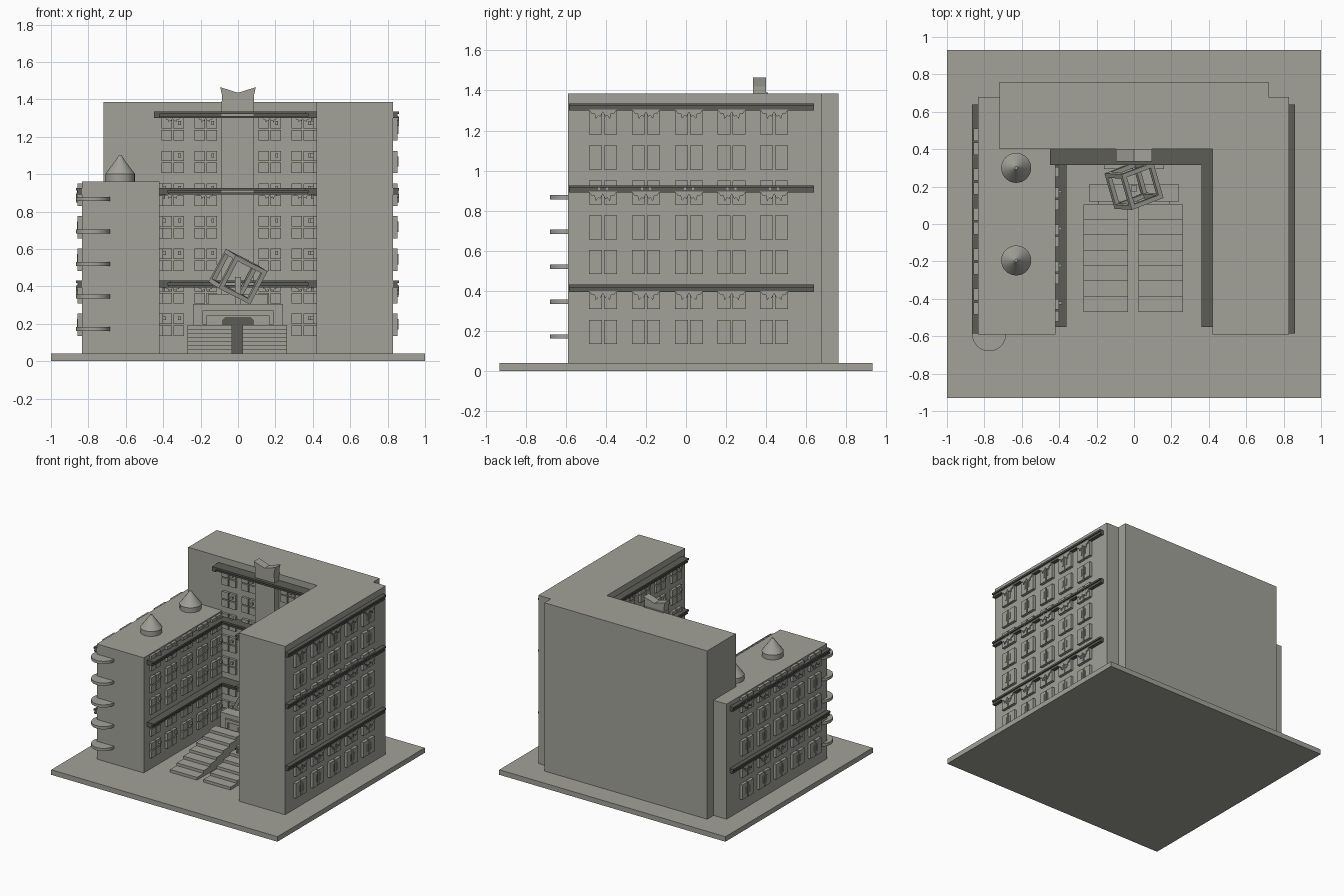
import bpy, bmesh, math
from mathutils import Matrix, Vector

if "Cube" in bpy.data.objects:
    bpy.data.objects.remove(bpy.data.objects["Cube"])


def material(name, rgb):
    m = bpy.data.materials.new(name)
    m.diffuse_color = (*rgb, 1)
    m.use_nodes = True
    m.node_tree.nodes["Principled BSDF"].inputs["Base Color"].default_value = m.diffuse_color
    return m


STONE = material("warm grey stone", (0.36, 0.36, 0.32))
DARK = material("dark grey trim", (0.11, 0.11, 0.095))
ID = Matrix.Identity(4)


def finish(name, bm, mat, smooth=False):
    bmesh.ops.recalc_face_normals(bm, faces=bm.faces)
    me = bpy.data.meshes.new(name)
    bm.to_mesh(me)
    bm.free()
    ob = bpy.data.objects.new(name, me)
    me.materials.append(mat)
    bpy.context.collection.objects.link(ob)
    if smooth:
        bpy.context.view_layer.objects.active = ob
        ob.select_set(True)
        bpy.ops.object.shade_smooth_by_angle(angle=math.radians(35))
        ob.select_set(False)
    return ob


def add_box(bm, a0, a1, b0, b1, c0, c1, frame=ID):
    size = Matrix.Diagonal((a1 - a0, b1 - b0, c1 - c0, 1))
    mid = Matrix.Translation(((a0 + a1) / 2, (b0 + b1) / 2, (c0 + c1) / 2))
    bmesh.ops.create_cube(bm, size=1, matrix=frame @ mid @ size)


def add_prism(bm, points, c0, c1, frame=ID):
    lo = [bm.verts.new(frame @ Vector((u, v, c0))) for u, v in points]
    hi = [bm.verts.new(frame @ Vector((u, v, c1))) for u, v in points]
    bm.faces.new(lo)
    bm.faces.new(hi)
    n = len(points)
    for i in range(n):
        bm.faces.new((lo[i], lo[(i + 1) % n], hi[(i + 1) % n], hi[i]))


def boxes(name, mat, *dims):
    bm = bmesh.new()
    for d in dims:
        add_box(bm, *d)
    return finish(name, bm, mat)


def wall_frame(origin, out):
    # local axes: along the wall, up, outwards
    o = Vector(out)
    u = Vector((0, 0, 1)).cross(o)
    m = Matrix((u, (0, 0, 1), o)).transposed().to_4x4()
    return Matrix.Translation(origin) @ m


# ground slab and the three building blocks
boxes("ground_slab", STONE, (-1, 1, -.93, .93, 0, .04))
boxes("rear_block", STONE, (-.72, .72, .40, .76, .04, 1.385))
boxes("right_wing", STONE, (.42, .83, -.59, .68, .04, 1.385))
boxes("left_wing", STONE, (-.835, -.42, -.59, .68, .04, .96))

ROWS = [.135 + .174 * i for i in range(7)]
LEVELS = [.395, .89, 1.30]
# hanging scalloped bracket, relative to the underside of the cornice
BRACKET = [(-.07, 0), (-.055, -.022), (-.042, -.02), (-.035, -.047), (-.022, -.03),
           (-.012, -.036), (0, -.012), (.012, -.036), (.022, -.03), (.035, -.047),
           (.042, -.02), (.055, -.022), (.07, 0)]


def facade(name, origin, out, cols, rows, levels, span, depth, panes):
    f = wall_frame(origin, out)
    bm = bmesh.new()
    for c in cols:
        for z in ROWS[:rows]:
            if panes == 2:      # tall double casement with handles
                for s in (-1, 1):
                    a, b = sorted((s * .005, s * .07))
                    add_box(bm, c + a, c + b, z, z + .12, -.01, .022, f)
                    add_box(bm, c + s * .02 - .005, c + s * .02 + .005,
                            z + .035, z + .09, 0, .027, f)
            else:               # four small panes with a knob
                for s in (-1, 1):
                    a, b = sorted((s * .004, s * .06))
                    add_box(bm, c + a, c + b, z, z + .056, -.01, .02, f)
                    add_box(bm, c + a, c + b, z + .064, z + .12, -.01, .02, f)
                add_box(bm, c + .03, c + .045, z + .085, z + .105, 0, .035, f)
    finish(name + "_windows", bm, STONE)
    # brackets under each cornice
    bm = bmesh.new()
    k = 1 if panes == 2 else .6
    for z in levels:
        for c in cols:
            add_prism(bm, [(c + u * k, z + v * k + .005) for u, v in BRACKET],
                      0, .03, f)
    finish(name + "_brackets", bm, STONE)
    # layered cornice strips
    bm = bmesh.new()
    for z in levels:
        for z0, z1, d in ((0, .012, .85), (.012, .022, .7), (.022, .036, 1)):
            add_box(bm, *span, z + z0, z + z1, -.01, depth * d, f)
    finish(name + "_cornices", bm, DARK)


OUTER = [-.415, -.20, .015, .228, .44]
INNER = [-.46, -.26, -.062, .135, .31]
facade("right_outer", (.83, 0, 0), (1, 0, 0), OUTER, 7, LEVELS, (-.585, .64), .032, 2)
facade("left_outer", (-.835, 0, 0), (-1, 0, 0), [-c for c in OUTER], 5, LEVELS[:2],
       (-.64, .585), .032, 2)
facade("left_court", (-.42, 0, 0), (1, 0, 0), INNER, 5, LEVELS[:2], (-.55, .40), .06, 4)
facade("right_court", (.42, 0, 0), (-1, 0, 0), [-c for c in INNER], 7, LEVELS,
       (-.40, .55), .06, 4)
facade("rear_court", (0, .40, 0), (0, -1, 0), [-.35, -.173, .17, .345], 7, LEVELS,
       (-.42, .42), .085, 4)
boxes("top_cornice_end", DARK, (-.45, -.42, .315, .40, 1.30, 1.336))

# central pilaster with a notched cap
boxes("pilaster", STONE, (-.087, .083, .34, .41, .28, 1.39))
bm = bmesh.new()
add_prism(bm, [(-.085, 1.38), (.085, 1.38), (.085, 1.42), (.095, 1.465), (0, 1.435),
               (-.095, 1.465), (-.085, 1.42)], 0, .065, wall_frame((0, .40, 0), (0, -1, 0)))
finish("pilaster_cap", bm, STONE)

# twin flights of entrance steps
bm = bmesh.new()
for x0, x1 in ((-.27, -.033), (.025, .262)):
    for i in range(7):
        y = -.47 + .082 * i
        add_box(bm, x0, x1, y, y + .082, .04, .062 + .022 * i)
finish("entrance_steps", bm, STONE)

# entrance porch with a dark arched door
boxes("porch", STONE, (-.24, .24, .12, .21, .04, .305), (-.16, .16, .295, .41, .04, .36))
boxes("porch_lintel", STONE, (-.19, .19, .105, .12, .245, .27),
      (-.19, -.165, .105, .12, .195, .245), (.165, .19, .105, .12, .195, .245))
bm = bmesh.new()
add_prism(bm, [(-.085, .04), (.085, .04), (.085, .22), (.07, .235), (-.07, .235),
               (-.085, .22)], 0, .008, wall_frame((0, .12, 0), (0, -1, 0)))
finish("porch_door", bm, DARK)

# tilted open cube on a post
f = (Matrix.Translation((0, .205, .452)) @ Matrix.Rotation(math.radians(16), 4, 'Z')
     @ Matrix.Rotation(math.radians(10), 4, 'X') @ Matrix.Rotation(math.radians(26), 4, 'Y'))
bm = bmesh.new()
h, t = .1, .024
for s in (-h, h - t):
    for r in (-h, h - t):
        add_box(bm, -h, h, s, s + t, r, r + t, f)
        add_box(bm, s, s + t, -h, h, r, r + t, f)
        add_box(bm, s, s + t, r, r + t, -h, h, f)
finish("open_cube", bm, STONE)
boxes("cube_post", STONE, (-.015, .015, .175, .205, .30, .45))

# rounded corner balconies
bm = bmesh.new()
for i in range(5):
    bmesh.ops.create_cone(bm, cap_ends=True, segments=48, radius1=.09, radius2=.09, depth=.022,
                          matrix=Matrix.Translation((-.775, -.59, .172 + .174 * i)))
finish("corner_balconies", bm, STONE, True)

# roof turrets: drum with a blunt cone
for n, y in (("front", -.195), ("rear", .30)):
    bm = bmesh.new()
    for z0, z1, r0, r1 in ((.95, 1.0, .078, .078), (1.0, 1.075, .08, .024),
                           (1.075, 1.1, .024, .008)):
        bmesh.ops.create_cone(bm, cap_ends=True, segments=32, radius1=r0, radius2=r1,
                              depth=z1 - z0,
                              matrix=Matrix.Translation((-.63, y, (z0 + z1) / 2)))
    finish(n + "_turret", bm, STONE, True)
